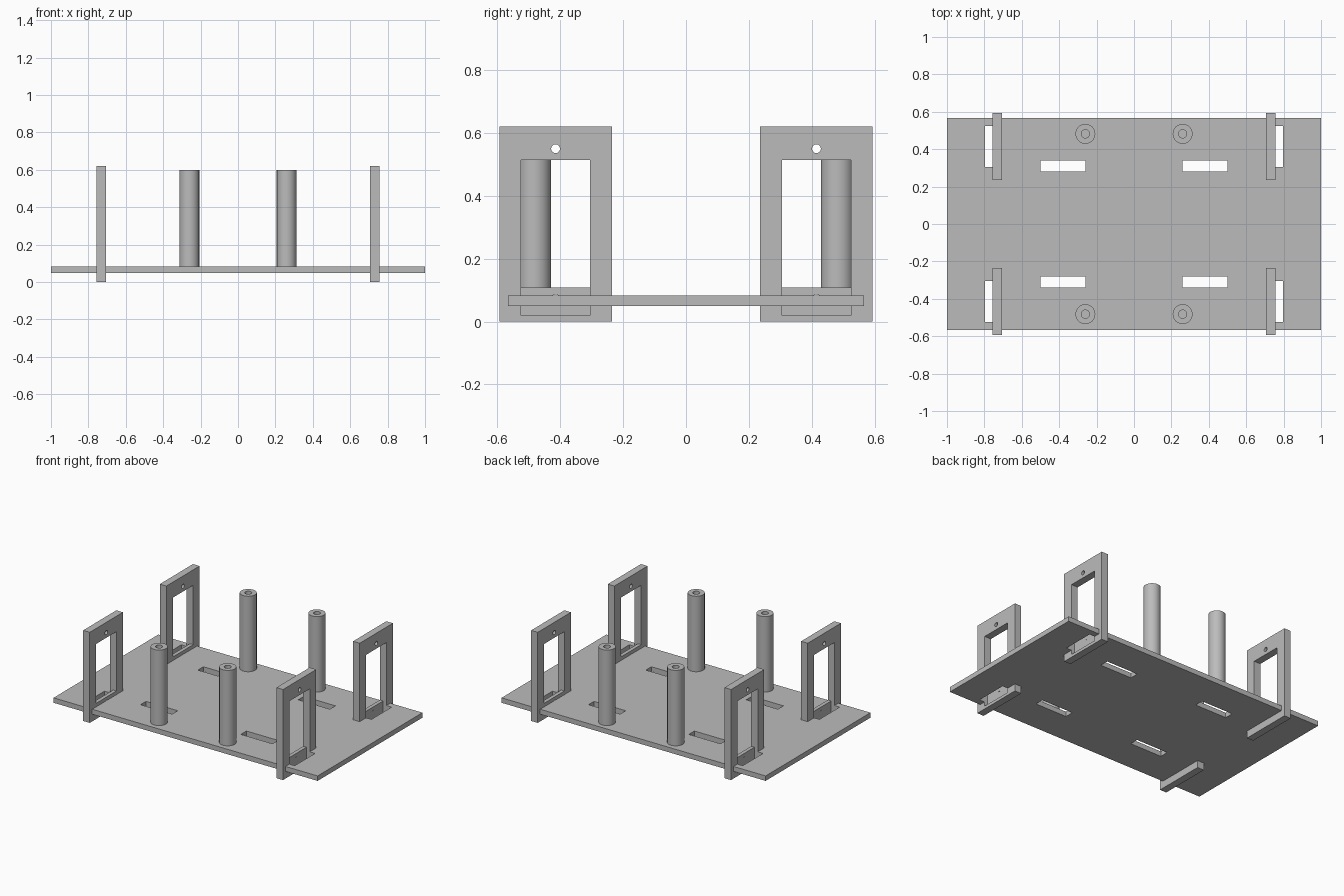
import bpy
import math

if "Cube" in bpy.data.objects:
    bpy.data.objects.remove(bpy.data.objects["Cube"], do_unlink=True)

grey = bpy.data.materials.new("plain grey")
grey.use_nodes = True
grey.diffuse_color = (0.5, 0.5, 0.5, 1)
grey.node_tree.nodes["Principled BSDF"].inputs["Base Color"].default_value = (0.5, 0.5, 0.5, 1)


def box(name, xs, ys, zs):
    """Box spanning the given ranges."""
    spans = [sorted(s) for s in (xs, ys, zs)]
    bpy.ops.mesh.primitive_cube_add(size=1, location=[sum(s) / 2 for s in spans])
    ob = bpy.context.object
    ob.name = name
    ob.scale = [s[1] - s[0] for s in spans]
    bpy.ops.object.transform_apply(location=False, rotation=False, scale=True)
    ob.data.materials.append(grey)
    return ob


def rod(name, centre, radius, length, along_x=False):
    """Cylinder standing upright or lying along x."""
    bpy.ops.mesh.primitive_cylinder_add(
        vertices=40, radius=radius, depth=length, location=centre,
        rotation=(0, math.pi / 2 if along_x else 0, 0))
    ob = bpy.context.object
    ob.name = name
    ob.data.materials.append(grey)
    return ob


def carve(target, cutters):
    """Subtract every cutter from the target, then discard the cutters."""
    bpy.ops.object.select_all(action="DESELECT")
    target.select_set(True)
    bpy.context.view_layer.objects.active = target
    for cutter in cutters:
        mod = target.modifiers.new("cut", "BOOLEAN")
        mod.operation = "DIFFERENCE"
        mod.solver = "EXACT"
        mod.object = cutter
        bpy.ops.object.modifier_apply(modifier=mod.name)
    bpy.ops.object.shade_smooth_by_angle(angle=math.radians(30))
    for cutter in cutters:
        bpy.data.objects.remove(cutter, do_unlink=True)


def span(sign, a, b):
    return (sign * a, sign * b)


PLATE_Z = (0.049, 0.083)
WINDOW_Y = (0.305, 0.525)
corners = [(sx, sy) for sx in (-1, 1) for sy in (-1, 1)]
names = {-1: "right", 1: "left"}
ends = {-1: "front", 1: "back"}

# Base plate with four long slots and four cable notches beside the brackets
plate = box("base_plate", (-1, 1), (-0.567, 0.567), PLATE_Z)
cuts = []
for sx, sy in corners:
    cuts.append(box("slot", span(sx, 0.26, 0.5), span(sy, 0.28, 0.34), (0, 0.2)))
    cuts.append(box("notch", span(sx, 0.732, 0.797), span(sy, *WINDOW_Y), (0.02, 0.108)))
carve(plate, cuts)

for sx, sy in corners:
    tag = f"{ends[sy]}_{names[sx]}"

    # Upright bracket: window, recessed lower bar and two screw holes
    bracket = box(f"{tag}_bracket", span(sx, 0.707, 0.757), span(sy, 0.235, 0.594), (0, 0.62))
    window = box("window", span(sx, 0.6, 0.9), span(sy, *WINDOW_Y), (0.108, 0.514))
    recess = box("recess", span(sx, 0.732, 0.797), span(sy, *WINDOW_Y), (0.02, 0.15))
    holes = [rod("hole", (sx * 0.73, sy * 0.415, z), 0.014, 0.3, True) for z in (0.072, 0.55)]
    carve(bracket, [window, recess] + holes)

    # Hollow standoff post
    post = rod(f"{tag}_post", (sx * 0.26, sy * 0.482, 0.341), 0.053, 0.518)
    bore = rod("bore", (sx * 0.26, sy * 0.482, 0.391), 0.022, 0.6)
    carve(post, [bore])
